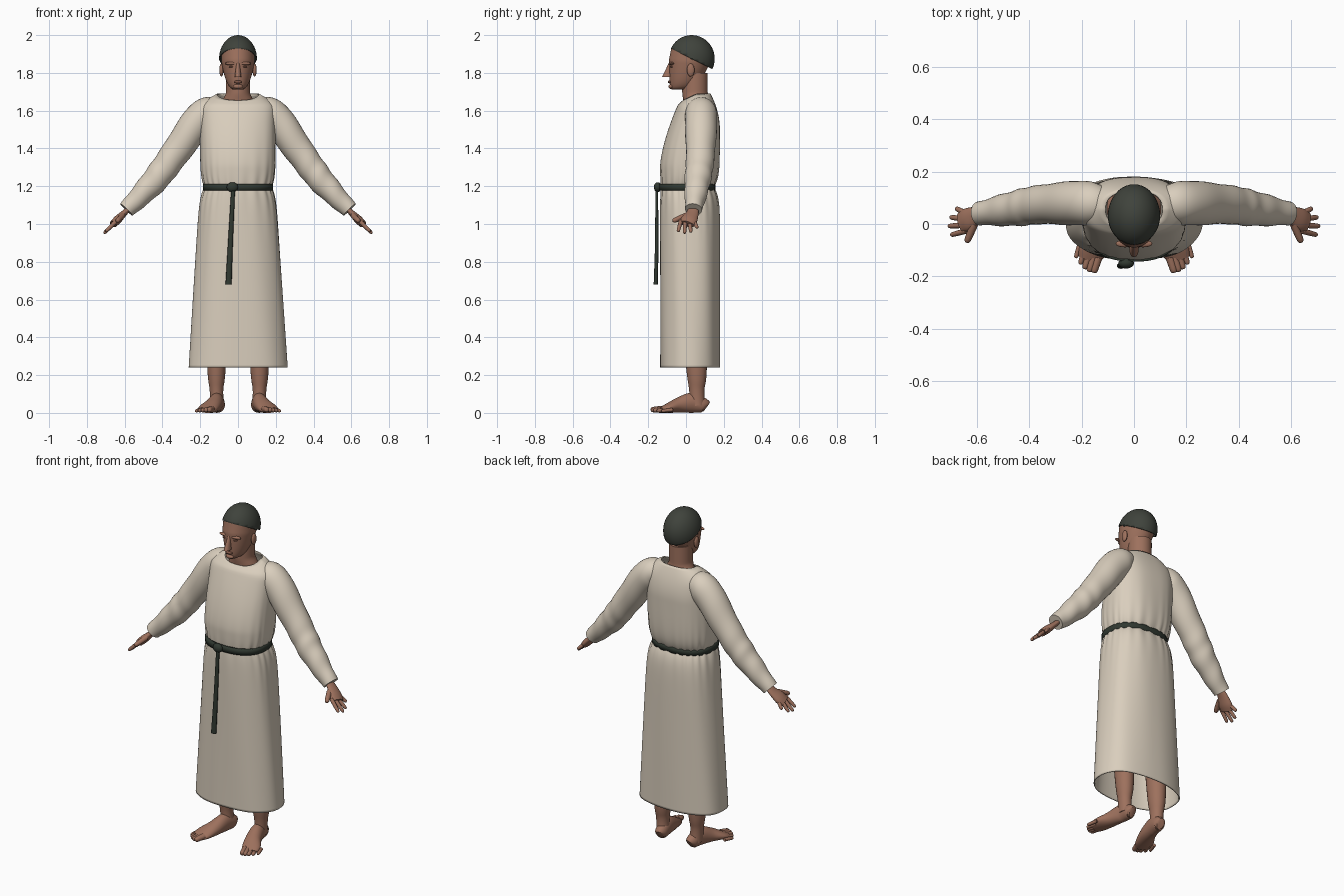
import bpy, bmesh, math
from mathutils import Vector, Matrix

cube = bpy.data.objects.get("Cube")
if cube:
    bpy.data.objects.remove(cube)


def material(name, *rgb):
    mat = bpy.data.materials.new(name)
    mat.use_nodes = True
    mat.diffuse_color = (*rgb, 1)
    shader = mat.node_tree.nodes["Principled BSDF"]
    shader.inputs["Base Color"].default_value = (*rgb, 1)
    shader.inputs["Roughness"].default_value = 0.9
    return mat


CLOTH = material("cream cloth", 0.7, 0.62, 0.51)
SKIN = material("brown skin", 0.34, 0.165, 0.11)
DARK_SKIN = material("dark skin", 0.2, 0.09, 0.06)
FELT = material("dark felt", 0.05, 0.056, 0.045)
LEATHER = material("dark leather", 0.03, 0.04, 0.03)


def finish(name, bm, mat, mirror=False, thickness=0):
    """Turn a bmesh into a smooth shaded object."""
    bmesh.ops.recalc_face_normals(bm, faces=bm.faces)
    mesh = bpy.data.meshes.new(name)
    bm.to_mesh(mesh)
    bm.free()
    mesh.materials.append(mat)
    part = bpy.data.objects.new(name, mesh)
    bpy.context.collection.objects.link(part)
    if thickness:
        shell = part.modifiers.new("thickness", "SOLIDIFY")
        shell.thickness = thickness
        shell.offset = -1
    if mirror:
        part.modifiers.new("mirror", "MIRROR")
    bpy.ops.object.select_all(action="DESELECT")
    part.select_set(True)
    bpy.context.view_layer.objects.active = part
    bpy.ops.object.shade_smooth_by_angle(angle=math.radians(50))


def loft(name, rings, mat, capped=True, **options):
    """Join rings of points into a surface."""
    bm = bmesh.new()
    loops = [[bm.verts.new(point) for point in ring] for ring in rings]
    for low, high in zip(loops, loops[1:]):
        for j in range(len(low)):
            bm.faces.new((low[j - 1], low[j], high[j], high[j - 1]))
    if capped:
        bm.faces.new(loops[0])
        bm.faces.new(loops[-1])
    finish(name, bm, mat, **options)


def layers(name, bottom, top, oval, mat, count=16, sides=40, power=2, folds=None, **options):
    """Stack ovals; oval(z) gives half width, front y and back y."""
    rings = []
    for i in range(count + 1):
        z = bottom + (top - bottom) * i / count
        width, front, back = oval(z)
        ring = []
        for j in range(sides):
            angle = math.tau * j / sides
            swell, drop = folds(angle, z) if folds else (1, 0)
            across, along = (math.copysign(abs(v) ** (2 / power), v) * swell
                             for v in (math.cos(angle), math.sin(angle)))
            ring.append((width * across, (front + back) / 2 + (back - front) / 2 * along, z - drop))
        rings.append(ring)
    loft(name, rings, mat, **options)


def resample(rows, steps):
    """Run a smooth curve through the rows."""
    rows = [Vector(row) for row in rows]
    rows = [rows[0] * 2 - rows[1], *rows, rows[-1] * 2 - rows[-2]]
    curve = []
    for a, b, c, d in zip(rows, rows[1:], rows[2:], rows[3:]):
        for k in range(steps):
            t = k / steps
            bend = (a * 2 - b * 5 + c * 4 - d) * t + (b * 3 - a - c * 3 + d) * t * t
            curve.append(b + ((c - a) + bend) * t / 2)
    return curve + [rows[-2]]


def tube(name, rows, mat, side=(1, 0, 0), flat=1, grounded=False, wrinkle=0, sides=24, steps=6, **options):
    """Oval tube along rows of x, y, z and radius; grounded ones rest on the floor."""
    curve = resample(rows, steps)
    last = len(curve) - 1
    rings = []
    for i, point in enumerate(curve):
        centre, radius = point.xyz, point.w
        tangent = (curve[min(i + 1, last)] - curve[max(i - 1, 0)]).xyz.normalized()
        wide = Vector(side)
        wide = (wide - tangent * wide.dot(tangent)).normalized()
        tall = tangent.cross(wide) * (centre.z if grounded else radius * flat)
        ring = []
        for j in range(sides):
            angle = math.tau * j / sides
            f = i / last
            crease = 1 + wrinkle * f * math.sin(38 * f + 2 * math.sin(angle))
            ring.append(centre + (wide * radius * math.cos(angle) + tall * math.sin(angle)) * crease)
        rings.append(ring)
    loft(name, rings, mat, **options)


def digit(name, base, tip, radius, **options):
    """Finger or toe with a rounded end."""
    base, tip = Vector(base), Vector(tip)
    stations = ((0, 1), (0.5, 0.95), (0.9, 0.8), (1, 0.35))
    rows = [(*base.lerp(tip, t), radius * size) for t, size in stations]
    tube(name, rows, SKIN, sides=12, steps=3, mirror=True, **options)


def ellipsoid(bm, centre, radii):
    shape = Matrix.Translation(centre) @ Matrix.Diagonal((*radii, 1))
    bmesh.ops.create_uvsphere(bm, u_segments=40, v_segments=24, radius=1, matrix=shape)


def blob(name, centre, radii, mat, **options):
    bm = bmesh.new()
    ellipsoid(bm, centre, radii)
    finish(name, bm, mat, **options)


# Tunic: flared skirt, cinched waist, rounded shoulders, dipped neckline
HEM, WAIST, COLLAR = 0.24, 1.195, 1.69


def above(z, start):
    """How far z lies between start and the collar, from none to all."""
    return max(0, z - start) / (COLLAR - start)


def tunic_oval(z):
    cinch = math.exp(-abs(z - WAIST) / 0.05)
    width = 0.2 + 0.065 * max(0, WAIST - z) - 0.025 * cinch - 0.09 * above(z, 1.6) ** 2
    front = -0.137 + 0.008 * cinch + 0.12 * above(z, 1.3) ** 1.5
    back = 0.18 - 0.035 * cinch - 0.05 * above(z, 1.5) ** 2
    return width, front, back


def tunic_folds(angle, z):
    near = math.exp(-abs(z - WAIST) / 0.09)
    gathers = 0.02 * near * math.cos(22 * angle + 2 * math.sin(3 * angle))
    drape = 0.006 * (1 - near) * (1 - above(z, 1.5)) * math.cos(7 * angle + 3 * z)
    neck_dip = 0.035 * above(z, 1.63) * max(0, -math.sin(angle))
    return 1 + gathers + drape, neck_dip


layers("tunic_body", HEM, COLLAR, tunic_oval, CLOTH, count=110, sides=144, power=2.4,
       folds=tunic_folds, capped=False, thickness=0.006)
tube("sleeve", [(0.1, 0.075, 1.6, 0.06), (0.19, 0.08, 1.57, 0.085), (0.35, 0.075, 1.35, 0.075),
                (0.45, 0.06, 1.22, 0.068), (0.59, 0.04, 1.075, 0.045)],
     CLOTH, side=(0, 1, 0), wrinkle=0.04, sides=32, steps=14, mirror=True)


# Belt follows the waist, with a knot and a hanging end
def belt_oval(z):
    width, front, back = tunic_oval(WAIST)
    return width + 0.01, front - 0.015, back + 0.01


layers("belt", WAIST - 0.018, WAIST + 0.018, belt_oval, LEATHER, count=2, sides=72,
       power=2.4, capped=False, thickness=0.012)
blob("belt_knot", (-0.03, -0.15, WAIST), (0.03, 0.02, 0.026), LEATHER)
tube("belt_end", [(-0.025, -0.155, 1.2, 0.01), (-0.04, -0.155, 0.9, 0.013), (-0.05, -0.16, 0.68, 0.016)],
     LEATHER, flat=0.7)


# Neck and head
def neck_oval(z):
    flare = max(0, COLLAR - z) / 2
    return 0.064 + flare, -0.02 + flare / 3, 0.115 + flare / 3


CHIN = 1.71


def face_oval(z):
    rise = min(1, (z - CHIN) / 0.15)
    forehead = max(0, z - 1.87) / 5
    return 0.088 * rise ** 0.3, -0.09 * rise ** 0.04 + forehead, 0.13 * rise ** 0.5


def nose_oval(z):
    drop = (1.855 - z) / 0.08
    return 0.008 + 0.01 * drop, -0.09 - 0.038 * drop, -0.07


layers("neck", 1.6, 1.8, neck_oval, SKIN)
layers("head", CHIN + 0.003, 1.93, face_oval, SKIN, count=30)
layers("nose", 1.777, 1.855, nose_oval, SKIN, count=6)
blob("brow", (0.035, -0.075, 1.85), (0.035, 0.014, 0.009), SKIN, mirror=True)
blob("eye", (0.034, -0.076, 1.832), (0.015, 0.008, 0.005), DARK_SKIN, mirror=True)
blob("lips", (0, -0.085, 1.752), (0.022, 0.011, 0.008), DARK_SKIN)
blob("chin", (0, -0.078, 1.728), (0.025, 0.015, 0.013), SKIN)
blob("ear", (0.088, 0.025, 1.815), (0.011, 0.02, 0.034), SKIN, mirror=True)

# Cap: dome cut along a brim that slopes down to the nape
dome = bmesh.new()
centre = Vector((0, 0.03, 1.875))
ellipsoid(dome, centre, (0.1, 0.122, 0.125))
bmesh.ops.bisect_plane(dome, geom=[*dome.verts, *dome.edges, *dome.faces], plane_co=centre * Vector((0, 0, 1)).z,
                       plane_no=(0, 0.5, 1), clear_inner=True)
finish("cap", dome, FELT, thickness=0.007)

# Hands: flat palm, four fanned fingers and a thumb
tube("palm", [(0.56, 0.04, 1.1, 0.026), (0.6, 0.035, 1.06, 0.032), (0.635, 0.018, 1.025, 0.044),
              (0.66, 0.005, 1, 0.04)], SKIN, side=(0, 1, 0), flat=0.5, mirror=True)
for i, finger in enumerate(("little", "ring", "middle", "index")):
    reach = 0.71 - 0.008 * (i - 1.9) ** 2
    digit(finger + "_finger", (0.64, 0.04 - 0.022 * i, 1.02), (reach, 0.06 - 0.034 * i, 1.66 - reach),
          0.011, side=(0, 1, 0))
digit("thumb", (0.61, 0, 1.045), (0.64, -0.07, 1.015), 0.015)

# Legs and bare feet
tube("leg", [(0.11, 0.06, 0.04, 0.037), (0.114, 0.057, 0.12, 0.036), (0.114, 0.055, 0.26, 0.05),
             (0.115, 0.03, 0.8, 0.07)], SKIN, flat=1.12, mirror=True)
tube("foot", [(0.1, 0.106, 0.03, 0.02), (0.103, 0.09, 0.04, 0.034), (0.112, 0.03, 0.053, 0.038),
              (0.13, -0.04, 0.04, 0.045), (0.158, -0.1, 0.024, 0.052), (0.174, -0.137, 0.014, 0.042)],
     SKIN, grounded=True, mirror=True)
for i, toe in enumerate(("big", "second", "third", "fourth", "little")):
    size = 0.016 - 0.0015 * i
    tip = Vector((0.155 + 0.017 * i, 0.0035 * i * i - 0.186, size))
    digit(toe + "_toe", tip + Vector((-0.018, 0.058, 0.006)), tip, size)
